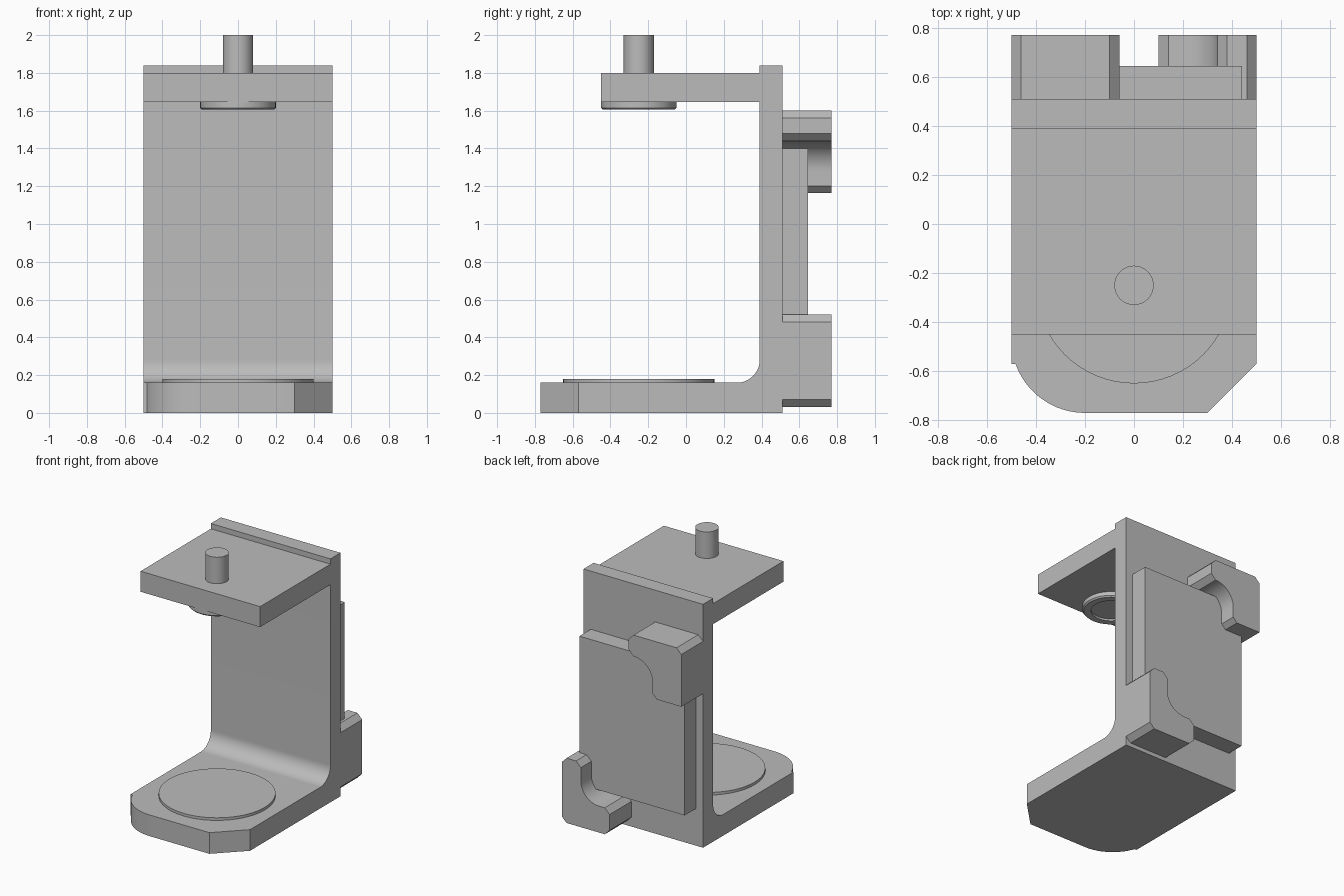
import bpy, bmesh, math
from mathutils import Vector

cube = bpy.data.objects.get("Cube")
if cube:
    bpy.data.objects.remove(cube)

GREY = (0.5, 0.5, 0.5, 1)
metal = bpy.data.materials.new("plain_grey")
metal.use_nodes = True
metal.diffuse_color = GREY
metal.node_tree.nodes["Principled BSDF"].inputs["Base Color"].default_value = GREY


def finish(name, bm):
    """Turn a bmesh into a shaded, coloured object."""
    bmesh.ops.recalc_face_normals(bm, faces=bm.faces)
    mesh = bpy.data.meshes.new(name)
    bm.to_mesh(mesh)
    bm.free()
    mesh.materials.append(metal)
    obj = bpy.data.objects.new(name, mesh)
    bpy.context.collection.objects.link(obj)
    smooth(obj)
    return obj


def smooth(obj):
    bpy.ops.object.select_all(action='DESELECT')
    obj.select_set(True)
    bpy.context.view_layer.objects.active = obj
    bpy.ops.object.shade_smooth_by_angle(angle=math.radians(30))


def prism(name, points, axis, start, end):
    """Extrude a 2D outline along x, y or z; the outline uses the other two axes."""
    bm = bmesh.new()
    verts = []
    for p in points:
        co = list(p)
        co.insert("xyz".index(axis), start)
        verts.append(bm.verts.new(co))
    face = bm.faces.new(verts)
    new = bmesh.ops.extrude_face_region(bm, geom=[face])["geom"]
    shift = Vector([end - start if a == axis else 0 for a in "xyz"])
    bmesh.ops.translate(bm, vec=shift, verts=[v for v in new if isinstance(v, bmesh.types.BMVert)])
    return finish(name, bm)


def arc(cx, cy, r, a0, a1, steps=16):
    angles = [math.radians(a0 + (a1 - a0) * i / steps) for i in range(steps + 1)]
    return [(cx + r * math.cos(a), cy + r * math.sin(a)) for a in angles]


def lathe(name, profile, y, steps=64):
    """Spin a radius/height profile about a vertical axis at the given y."""
    bm = bmesh.new()
    verts = [bm.verts.new((r, y, z)) for r, z in profile]
    edges = [bm.edges.new(pair) for pair in zip(verts, verts[1:])]
    bmesh.ops.spin(bm, geom=verts + edges, cent=(0, y, 0), axis=(0, 0, 1),
                   angle=math.tau, steps=steps)
    bmesh.ops.remove_doubles(bm, verts=bm.verts, dist=0.0001)
    return finish(name, bm)


# C-shaped frame: side profile trimmed by the plan outline
side = ([(-0.9, 0), (0.51, 0), (0.51, 1.84), (0.39, 1.84), (0.39, 1.8),
         (-0.45, 1.8), (-0.45, 1.645), (0.39, 1.645)]
        + arc(0.27, 0.28, 0.12, 0, -90) + [(-0.9, 0.16)])
frame = prism("c_frame", side, "x", -0.6, 0.6)
plan = ([(0.5, 0.7), (-0.5, 0.7), (-0.5, -0.57)]
        + arc(-0.2, -0.47, 0.3, 199.5, 270) + [(0.3, -0.77), (0.5, -0.57)])
cutter = prism("plan_cutter", plan, "z", -0.2, 2.2)
cutter.hide_render = True
trim = frame.modifiers.new("trim", 'BOOLEAN')
trim.operation = 'INTERSECT'
trim.solver = 'EXACT'
trim.object = cutter
smooth(frame)
bpy.ops.object.modifier_apply(modifier="trim")
bpy.data.objects.remove(cutter)
smooth(frame)

# Turned parts, all on the clamp axis
AXIS_Y = -0.25
lathe("base_disc", [(0, 0.15), (0.4, 0.15), (0.4, 0.18), (0, 0.18)], AXIS_Y)
lathe("top_pin", [(0, 1.79), (0.08, 1.79), (0.08, 2), (0, 2)], AXIS_Y)
lathe("clamp_foot", [(0, 1.65), (0.2, 1.65), (0.2, 1.615), (0.19, 1.605),
                     (0.14, 1.605), (0.14, 1.62), (0, 1.62)], AXIS_Y)

# Rectangular pad on the back
pad = [(-0.44, 0.28), (0.44, 0.28), (0.44, 1.4), (-0.44, 1.4)]
prism("back_pad", pad, "y", 0.505, 0.645)

# Corner hooks with chamfered tips and a rounded inner corner
upper = ([(-0.5, 1.165), (-0.5, 1.56), (-0.46, 1.6), (-0.1, 1.6), (-0.06, 1.56), (-0.06, 1.48)]
         + arc(-0.1, 1.28, 0.16, 90, 180) + [(-0.26, 1.2), (-0.295, 1.165)])
prism("upper_hook", upper, "y", 0.505, 0.77)
lower = ([(0.46, 0.03), (0.5, 0.07), (0.5, 0.48), (0.46, 0.52), (0.38, 0.52), (0.34, 0.48)]
         + arc(0.19, 0.38, 0.15, 0, -90) + [(0.14, 0.23), (0.1, 0.19), (0.1, 0.07), (0.14, 0.03)])
prism("lower_hook", lower, "y", 0.505, 0.77)
